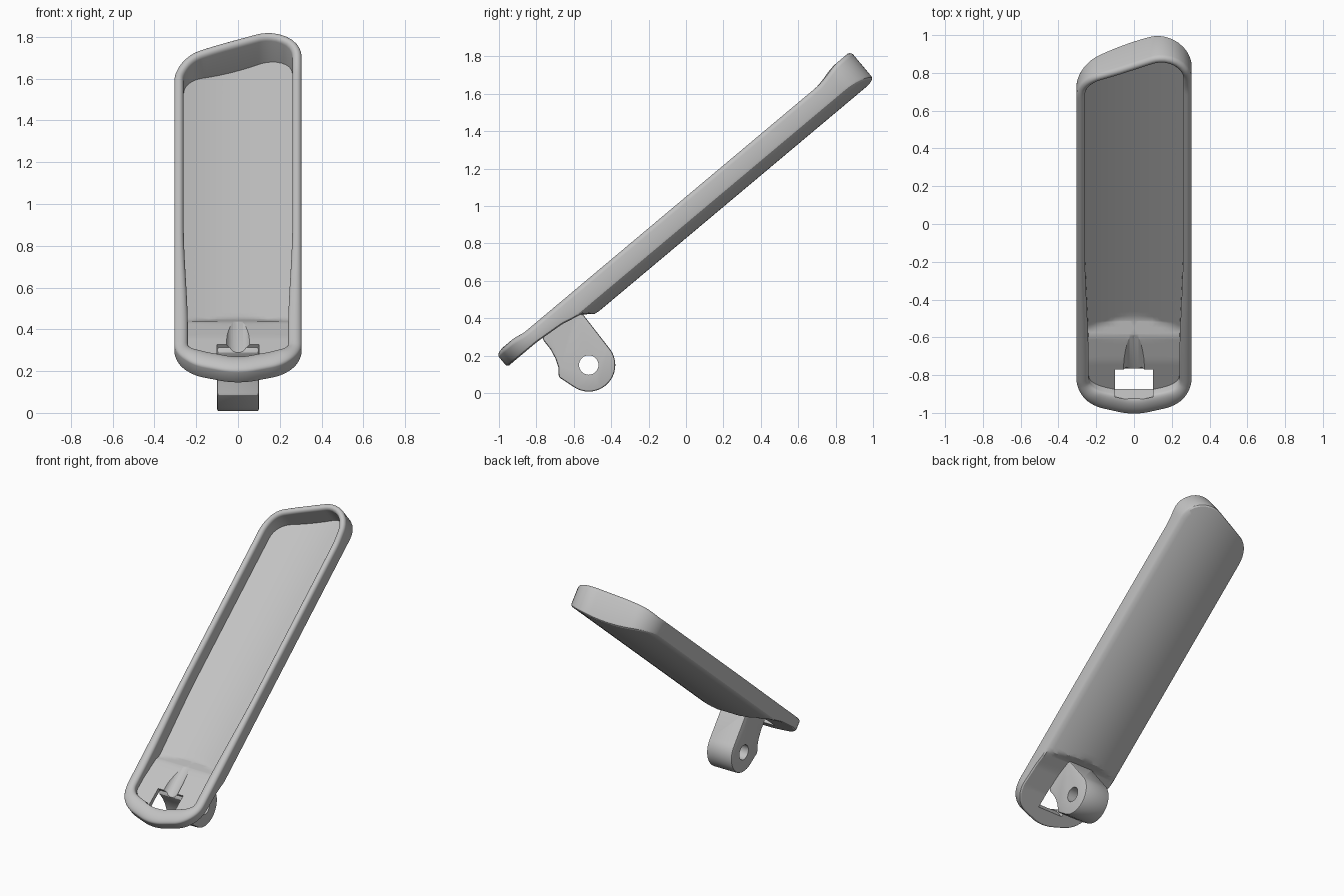
import bpy, bmesh, math
from mathutils import Vector

cube = bpy.data.objects.get("Cube")
if cube:
    bpy.data.objects.remove(cube, do_unlink=True)

TILT = math.radians(40)
C, S = math.cos(TILT), math.sin(TILT)

grey = bpy.data.materials.new("plain_grey")
grey.use_nodes = True
grey.diffuse_color = (0.54, 0.54, 0.54, 1)
grey.node_tree.nodes["Principled BSDF"].inputs["Base Color"].default_value = grey.diffuse_color


def tilted(x, u, n):
    """Tray coordinates (across, along, normal) to world."""
    return Vector((x, C * u - S * n, 1.05 + S * u + C * n))


def smooth(a, b, v):
    t = min(1, max(0, (v - a) / (b - a)))
    return t * t * (3 - 2 * t)


def interp(pts, v):
    for (a, p), (b, q) in zip(pts, pts[1:]):
        if v <= b:
            return p + (q - p) * max(0, (v - a) / (b - a))
    return pts[-1][1]


def make_object(name, bm):
    """Finish a closed mesh with its faces pointing outwards."""
    bmesh.ops.recalc_face_normals(bm, faces=bm.faces)
    if bm.calc_volume(signed=True) < 0:
        bmesh.ops.reverse_faces(bm, faces=bm.faces)
    mesh = bpy.data.meshes.new(name)
    bm.to_mesh(mesh)
    bm.free()
    mesh.materials.append(grey)
    obj = bpy.data.objects.new(name, mesh)
    bpy.context.collection.objects.link(obj)
    return obj


def prism(name, low, high):
    """Solid between two matching loops of points."""
    bm = bmesh.new()
    a = [bm.verts.new(p) for p in low]
    b = [bm.verts.new(p) for p in high]
    bm.faces.new(a)
    bm.faces.new(b)
    for i in range(len(a)):
        j = (i + 1) % len(a)
        bm.faces.new((a[i], a[j], b[j], b[i]))
    return make_object(name, bm)


def activate(obj):
    bpy.ops.object.select_all(action='DESELECT')
    obj.select_set(True)
    bpy.context.view_layer.objects.active = obj


def combine(obj, other, operation):
    mod = obj.modifiers.new(operation.lower(), 'BOOLEAN')
    mod.operation, mod.object, mod.solver = operation, other, 'EXACT'
    activate(obj)
    bpy.ops.object.modifier_apply(modifier=mod.name)
    bpy.data.objects.remove(other, do_unlink=True)


def rounded_outline(corners, step):
    """Evenly sampled polygon with round corners."""
    path = []
    for i, (x, y, r) in enumerate(corners):
        p = Vector((x, y))
        a = (Vector(corners[i - 1][:2]) - p).normalized()
        b = (Vector(corners[(i + 1) % len(corners)][:2]) - p).normalized()
        half = math.acos(a.dot(b)) / 2
        centre = p + (a + b).normalized() * (r / math.sin(half))
        start = p + a * (r / math.tan(half)) - centre
        end = p + b * (r / math.tan(half)) - centre
        for k in range(13):
            path.append(centre + start.lerp(end, k / 12).normalized() * r)
    out = []
    for i, p in enumerate(path):
        q = path[(i + 1) % len(path)]
        count = max(1, math.ceil((q - p).length / step))
        out += [p.lerp(q, k / count) for k in range(count)]
    return out


# Tray heights: underside, floor, rim top and wall width
def underside(x, u):
    recess = [(-1.31, -.083), (-1.11, -.083), (-.943, -.097), (-.834, -.122), (-.77, -.172), (-.7, -.3)]
    return max(-.17 + .055 * (x / .305) ** 2, interp(recess, u))


def floor(x, u):
    recess = [(-1.3, -.045), (-1.0, -.06), (-.85, -.088), (-.77, -.138), (-.7, -.3)]
    return max(-.138 + .045 * (x / .3) ** 2, interp(recess, u))


def rim(u):
    return .03 * smooth(.9, 1.1, u) + .012 * smooth(-1.12, -1.24, u)


def wall(u):
    return .045 + .02 * smooth(-.2, -1.0, u) + .045 * smooth(-1.1, -1.3, u)


# Tray shell: closed loft from the underside spine, over the rim, to the floor spine
outline = rounded_outline([(.305, 1.255, .16), (-.305, .997, .2), (-.305, -1.24, .2),
                           (0, -1.33, .3), (.305, -1.24, .2)], .02)
count = len(outline)
normals = []
for i in range(count):
    d = (outline[(i + 1) % count] - outline[i - 1]).normalized()
    normals.append(Vector((-d.y, d.x)))
spine = [Vector((0, round(min(.96, max(-1.08, p.y)) / .03) * .03)) for p in outline]


def ring(inset, height, t=0):
    pts = []
    for p, nrm, s in zip(outline, normals, spine):
        q = (p + nrm * inset(p.y)).lerp(s, t)
        pts.append(tilted(q.x, q.y, height(q.x, q.y, p.y)))
    return pts


STEPS = 10
rings = [ring(lambda u: .012, lambda x, u, e: underside(x, u), 1 - k / STEPS) for k in range(STEPS + 1)]
rings.append(ring(lambda u: .003, lambda x, u, e: underside(x, u) + .006))
rings.append(ring(lambda u: 0, lambda x, u, e: underside(x, u) + .016))
for k in range(13):
    ang = math.pi * k / 12
    rings.append(ring(lambda u: wall(u) * (1 - math.cos(ang)) / 2,
                      lambda x, u, e: rim(e) - .025 * (1 - math.sin(ang))))
rings += [ring(wall, lambda x, u, e: floor(x, u), k / STEPS) for k in range(STEPS + 1)]

bm = bmesh.new()
loops = [[bm.verts.new(p) for p in r] for r in rings]
for a, b in zip(loops, loops[1:]):
    for i in range(count):
        j = (i + 1) % count
        bm.faces.new((a[i], a[j], b[j], b[i]))
bmesh.ops.remove_doubles(bm, verts=bm.verts, dist=.0004)
bmesh.ops.triangulate(bm, faces=bm.faces)
tray = make_object("tray_with_mount", bm)

# Square opening through the low end of the floor
square = [(-.1, -1.21), (.1, -1.21), (.1, -1.055), (-.1, -1.055)]
combine(tray, prism("opening_cutter", [tilted(x, u, -.13) for x, u in square],
                    [tilted(x, u, .0) for x, u in square]), 'DIFFERENCE')

# Mounting lug: side profile with a round foot
profile = [(-.756, .317), (-.767, .288), (-.725, .235), (-.698, .185), (-.683, .14), (-.68, .085)]
for k in range(25):
    ang = math.radians(-120 + 160 * k / 24)
    profile.append((-.52 + .142 * math.cos(ang), .15 + .142 * math.sin(ang)))
profile += [(-.55, .42), (-.587, .427)]
lug = prism("lug", [(-.1, y, z) for y, z in profile], [(.1, y, z) for y, z in profile])
bevel = lug.modifiers.new("soft_edges", 'BEVEL')
bevel.width, bevel.segments, bevel.angle_limit = .01, 2, math.radians(50)
activate(lug)
bpy.ops.object.modifier_apply(modifier=bevel.name)
combine(tray, lug, 'UNION')

# Round groove leading to the opening, and pin hole across the lug
circle = [(math.cos(a), math.sin(a)) for a in (math.tau * k / 32 for k in range(32))]
combine(tray, prism("groove_cutter", [tilted(.062 * c, -1.12, -.03 + .062 * s) for c, s in circle],
                    [tilted(.062 * c, -.76, -.03 + .062 * s) for c, s in circle]), 'DIFFERENCE')
combine(tray, prism("pin_cutter", [(-.2, -.52 + .052 * c, .15 + .052 * s) for c, s in circle],
                    [(.2, -.52 + .052 * c, .15 + .052 * s) for c, s in circle]), 'DIFFERENCE')

activate(tray)
bpy.ops.object.shade_smooth_by_angle(angle=math.radians(28))
